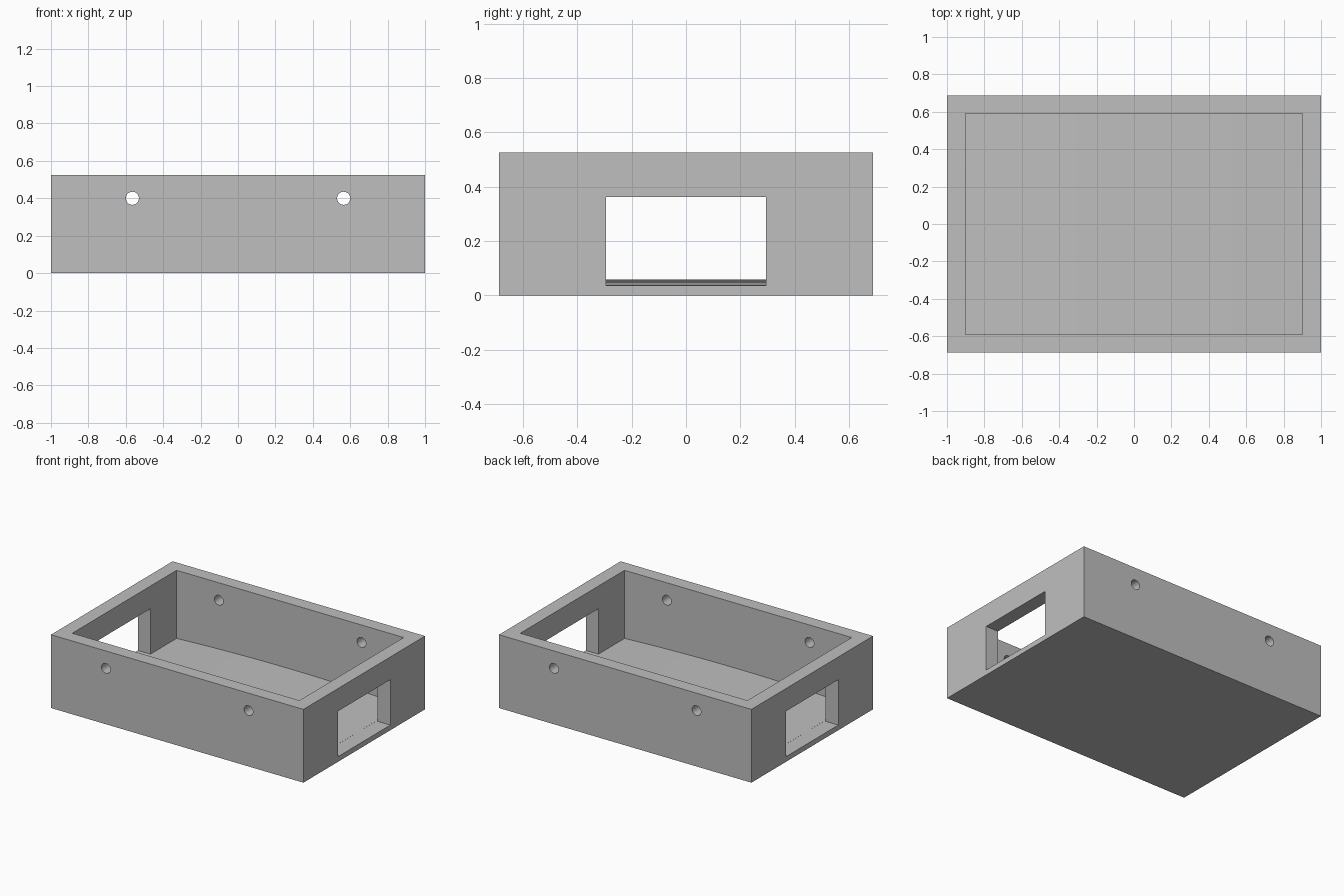
import bpy
import bmesh
from mathutils import Matrix, Vector

if "Cube" in bpy.data.objects:
    bpy.data.objects.remove(bpy.data.objects["Cube"], do_unlink=True)

LENGTH, WIDTH, HEIGHT = 2.0, 1.376, 0.525
INNER_X, INNER_Y = 0.9, 0.59
FLOOR, CROWN = 0.037, 0.022

grey = bpy.data.materials.new("Grey plastic")
grey.use_nodes = True
COLOUR = (0.52, 0.52, 0.52, 1)
grey.diffuse_color = COLOUR
grey.node_tree.nodes["Principled BSDF"].inputs["Base Color"].default_value = COLOUR


def make_object(name, bm):
    bmesh.ops.recalc_face_normals(bm, faces=bm.faces)
    mesh = bpy.data.meshes.new(name)
    bm.to_mesh(mesh)
    bm.free()
    mesh.materials.append(grey)
    obj = bpy.data.objects.new(name, mesh)
    bpy.context.collection.objects.link(obj)
    return obj


def box(name, low, high):
    low, high = Vector(low), Vector(high)
    bm = bmesh.new()
    matrix = Matrix.Translation((low + high) / 2) @ Matrix.Diagonal((high - low).to_4d())
    bmesh.ops.create_cube(bm, size=1, matrix=matrix)
    return make_object(name, bm)


def cavity_cutter(steps=16):
    # Side profile with a gently crowned floor, extruded across the width
    profile = [(INNER_X, HEIGHT + 0.1), (-INNER_X, HEIGHT + 0.1)]
    for i in range(steps + 1):
        t = 2 * i / steps - 1
        profile.append((t * INNER_X, FLOOR + CROWN * (1 - t * t)))
    bm = bmesh.new()
    face = bm.faces.new([bm.verts.new((x, -INNER_Y, z)) for x, z in profile])
    result = bmesh.ops.extrude_face_region(bm, geom=[face])
    verts = [v for v in result["geom"] if isinstance(v, bmesh.types.BMVert)]
    bmesh.ops.translate(bm, verts=verts, vec=(0, 2 * INNER_Y, 0))
    return make_object("cavity_cutter", bm)


def hole_cutter(x):
    # One long rod drills the front and back walls together
    bm = bmesh.new()
    matrix = Matrix.Translation((x, 0, 0.4)) @ Matrix.Rotation(1.570796, 4, "X")
    bmesh.ops.create_cone(bm, cap_ends=True, segments=32, radius1=0.035,
                          radius2=0.035, depth=2, matrix=matrix)
    return make_object("hole_cutter", bm)


# Solid tray body
tray = box("tray", (-LENGTH / 2, -WIDTH / 2, 0), (LENGTH / 2, WIDTH / 2, HEIGHT))

# Cavity, end windows and screw holes
cutters = [cavity_cutter()]
for side in (-1, 1):
    ends = sorted((side * (INNER_X - 0.01), side * 1.1))
    cutters.append(box("window_cutter", (ends[0], -0.295, FLOOR), (ends[1], 0.295, 0.362)))
    cutters.append(hole_cutter(side * 0.565))

bpy.context.view_layer.objects.active = tray
for cutter in cutters:
    cutter.hide_render = True
    cut = tray.modifiers.new("cut", "BOOLEAN")
    cut.operation = "DIFFERENCE"
    cut.solver = "EXACT"
    cut.object = cutter
    bpy.ops.object.modifier_apply(modifier=cut.name)
    bpy.data.objects.remove(cutter, do_unlink=True)

# Smooth holes and floor, crisp corners
bpy.ops.object.select_all(action="DESELECT")
tray.select_set(True)
bpy.ops.object.shade_smooth_by_angle(angle=0.52)
